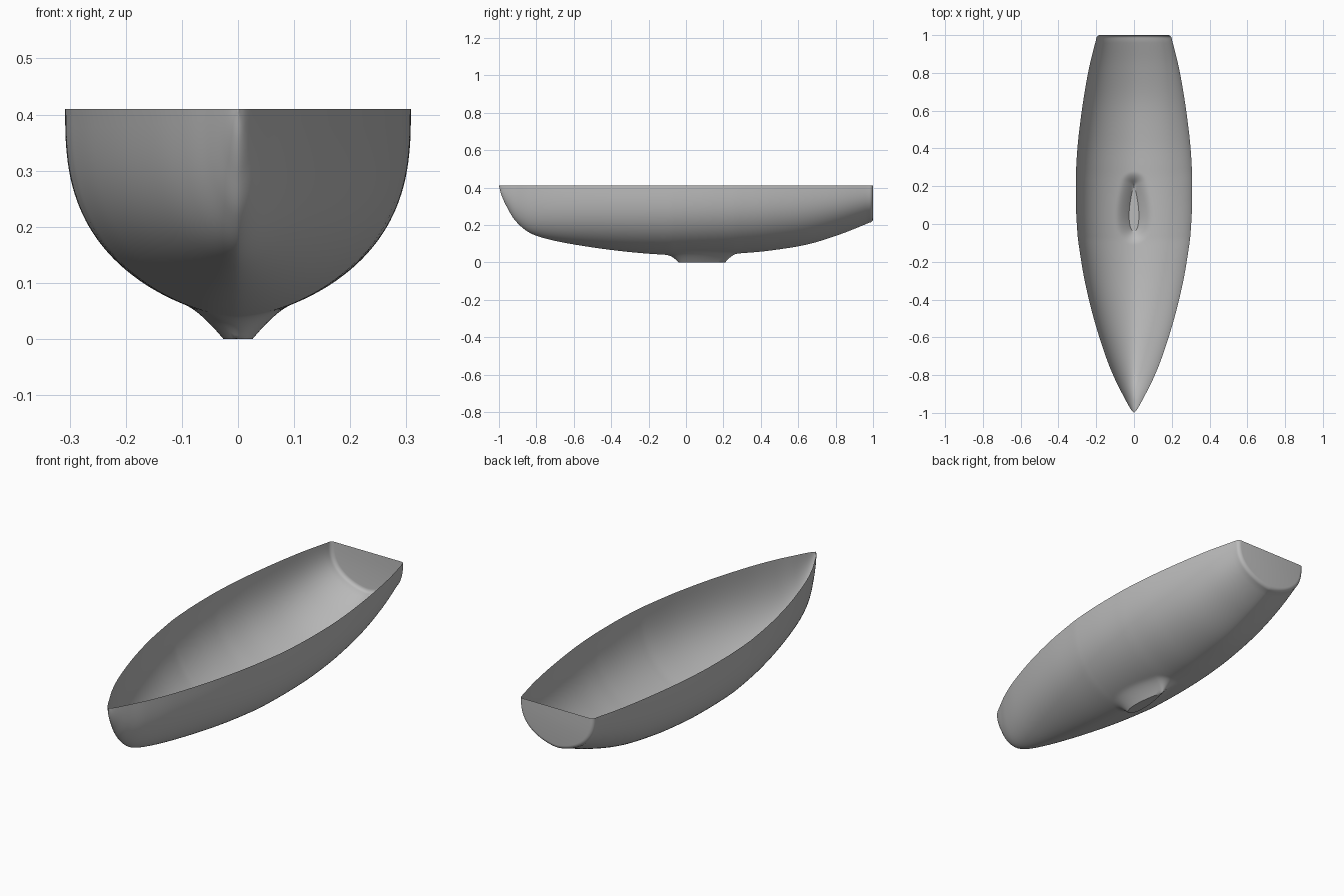
import bpy, bmesh, math
from mathutils import Vector

if "Cube" in bpy.data.objects:
    bpy.data.objects.remove(bpy.data.objects["Cube"], do_unlink=True)

DECK = 0.41
FOIL_START, FOIL_LENGTH, FILLET = -0.04, 0.25, 0.07
COLUMNS = 40

# Hull lines: position along the boat, keel height, half breadth at the rim
LINES = [Vector(p) for p in (
    (-1, 0.41, 0), (-0.985, 0.355, 0.014), (-0.957, 0.295, 0.031), (-0.91, 0.22, 0.056),
    (-0.83, 0.155, 0.097), (-0.7, 0.115, 0.15), (-0.5, 0.08, 0.213), (-0.3, 0.055, 0.261),
    (-0.12, 0.041, 0.291), (-0.04, 0.039, 0.3), (0.085, 0.04, 0.307), (0.21, 0.043, 0.308),
    (0.3, 0.049, 0.306), (0.45, 0.063, 0.295), (0.65, 0.096, 0.269), (0.83, 0.152, 0.237),
    (0.98, 0.212, 0.2))]


def spline(pts, i, t):
    """Smooth curve through the points of the hull lines."""
    b, c = pts[i], pts[i + 1]
    a = pts[i - 1] if i else b * 2 - c
    d = pts[i + 2] if i + 2 < len(pts) else c * 2 - b
    return (b * 2 + (c - a) * t + (a * 2 - b * 5 + c * 4 - d) * t**2
            + (b * 3 - a - c * 3 + d) * t**3) / 2


def foil(y):
    """Half width of the keel stub, blunt in front and tapering aft."""
    u = (y - FOIL_START) / FOIL_LENGTH
    return 0.0675 * math.sqrt(u) * (1 - u) if 0 < u < 1 else 0


OUTLINE = [(foil(y), y) for y in
           (FOIL_START + FOIL_LENGTH * (i / 80)**2 for i in range(81))]


def fillet(x, y, z):
    """Draw the hull bottom down to the flat keel stub."""
    if x <= foil(y) + 1e-5:
        return 0 if FOIL_START <= y <= FOIL_START + FOIL_LENGTH and foil(y) > 0 else z * blend(x, y)
    return z * blend(x, y)


def blend(x, y):
    d = min(math.hypot(x - fx, y - fy) for fx, fy in OUTLINE)
    return 1 - (1 - min(d / FILLET, 1))**2


def half_section(y, keel, beam):
    """Points from the centre line up to the rim on one side."""
    inner = max(foil(y), 0.02 * beam)
    start = math.asin((inner / beam)**0.8) if beam > 1e-6 else 0
    pts = [(0, keel)]
    for j in range(COLUMNS + 1):
        a = start + (math.pi / 2 - start) * j / COLUMNS
        x = beam * math.sin(a)**1.25
        z = DECK - (DECK - keel) * max(math.cos(a), 0)**(2 / 2.75)
        pts.append((x, z))
    if FOIL_START - 0.1 < y < FOIL_START + FOIL_LENGTH + 0.1:
        pts = [(x, fillet(x, y, z)) for x, z in pts]
    return pts


# Stations from bow to stern, closer together around the keel stub
stations = []
for i in range(len(LINES) - 1):
    steps = 16 if 8 <= i <= 11 else 7
    stations += [spline(LINES, i, k / steps) for k in range(steps)]
# Small rounding into the transom
for k in range(6):
    a = math.pi / 2 * k / 5
    inset = 0.02 * (1 - math.cos(a))
    stations.append(Vector((0.98 + 0.02 * math.sin(a), 0.212 + inset, 0.2 - inset)))

# Hull shell with integral keel stub and flat transom
bm = bmesh.new()
rows = []
for y, keel, beam in stations:
    half = half_section(y, keel, beam)
    section = [(-x, z) for x, z in reversed(half[1:])] + half
    rows.append([bm.verts.new((x, y, z)) for x, z in section])
for r, s in zip(rows, rows[1:]):
    for j in range(len(r) - 1):
        bm.faces.new((r[j], s[j], s[j + 1], r[j + 1]))
bm.faces.new(rows[-1])
bmesh.ops.remove_doubles(bm, verts=bm.verts, dist=1e-5)
bmesh.ops.recalc_face_normals(bm, faces=bm.faces)
# Point the shell outward
bm.faces.ensure_lookup_table()
transom = max(bm.faces, key=lambda f: f.calc_center_median().y)
if transom.normal.y < 0:
    bmesh.ops.reverse_faces(bm, faces=bm.faces)
mesh = bpy.data.meshes.new("hull")
bm.to_mesh(mesh)
bm.free()
hull = bpy.data.objects.new("hull", mesh)
bpy.context.collection.objects.link(hull)

# Plain grey finish
grey = bpy.data.materials.new("plain grey")
grey.use_nodes = True
colour = (0.5, 0.5, 0.5, 1)
grey.diffuse_color = colour
grey.node_tree.nodes["Principled BSDF"].inputs["Base Color"].default_value = colour
mesh.materials.append(grey)

bpy.context.view_layer.objects.active = hull
hull.select_set(True)
bpy.ops.object.shade_smooth_by_angle(angle=math.radians(35))
